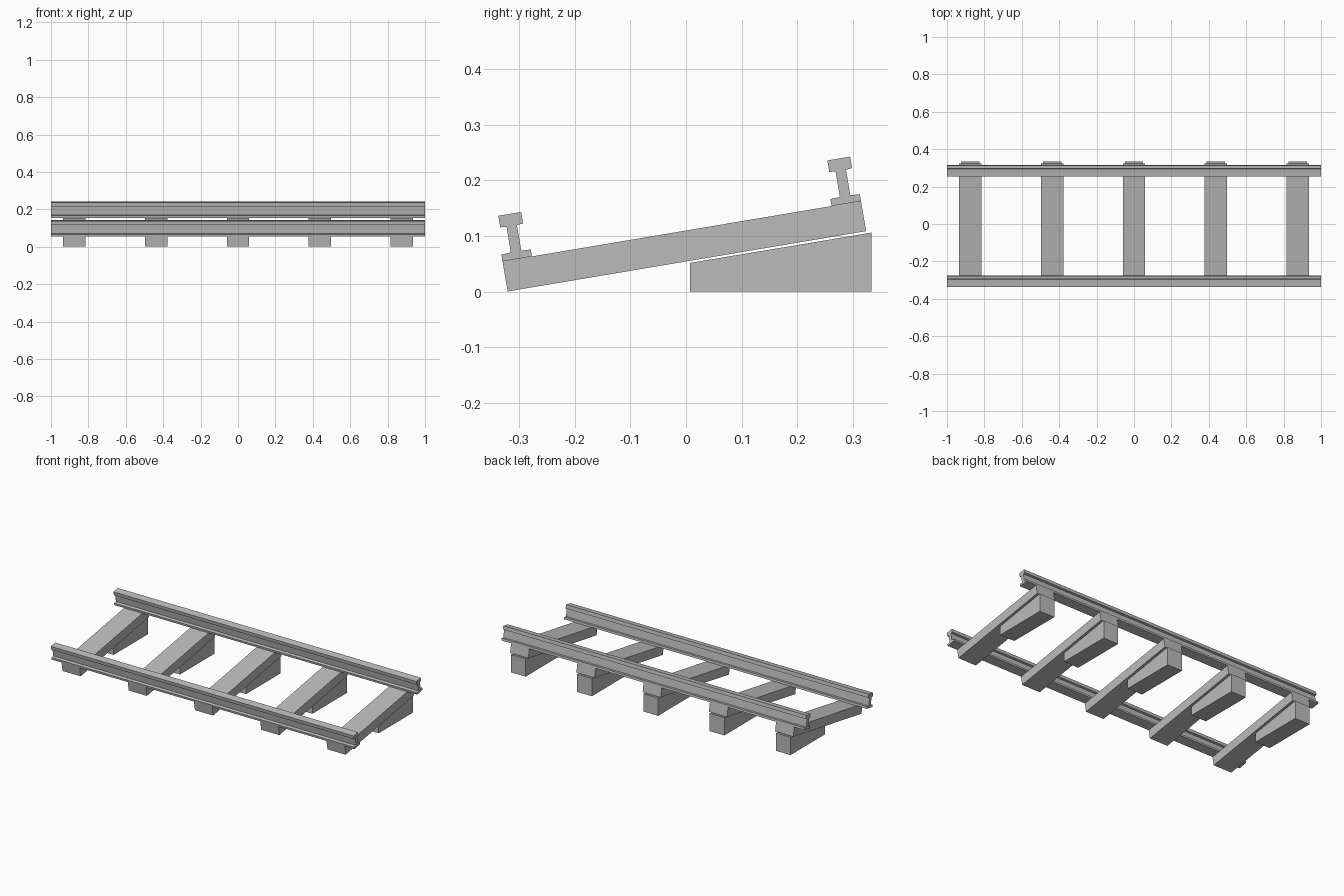
import bpy, bmesh
from math import radians
from mathutils import Matrix, Vector

cube = bpy.data.objects.get("Cube")
if cube:
    bpy.data.objects.remove(cube, do_unlink=True)

grey = bpy.data.materials.new("plain grey")
grey.use_nodes = True
colour = (0.5, 0.5, 0.5, 1)
grey.diffuse_color = colour
grey.node_tree.nodes["Principled BSDF"].inputs["Base Color"].default_value = colour

# Banked track bed: tilt about x, then lift onto the ground
BANK = Matrix.Translation((0, -0.003, 0.0815)) @ Matrix.Rotation(radians(9.55), 4, 'X')
HALF_LENGTH = 0.3265
HALF_THICK = 0.0274


def prism(name, profile, width, x=0.0, matrix=Matrix()):
    """Extrude a (y, z) profile along x, centred on x."""
    bm = bmesh.new()
    face = bm.faces.new([bm.verts.new((x - width / 2, y, z)) for y, z in profile])
    ext = bmesh.ops.extrude_face_region(bm, geom=[face])
    moved = [v for v in ext["geom"] if isinstance(v, bmesh.types.BMVert)]
    bmesh.ops.translate(bm, verts=moved, vec=Vector((width, 0, 0)))
    bmesh.ops.transform(bm, matrix=matrix, verts=bm.verts)
    bmesh.ops.recalc_face_normals(bm, faces=bm.faces)
    mesh = bpy.data.meshes.new(name)
    bm.to_mesh(mesh)
    bm.free()
    mesh.materials.append(grey)
    obj = bpy.data.objects.new(name, mesh)
    bpy.context.collection.objects.link(obj)
    return obj


# Sleepers and the wedges that prop up their raised ends
sleeper = [(-HALF_LENGTH, -HALF_THICK), (HALF_LENGTH, -HALF_THICK),
           (HALF_LENGTH, HALF_THICK), (-HALF_LENGTH, HALF_THICK)]
wedge = [(0.007, 0), (0.333, 0), (0.333, 0.106), (0.007, 0.0515)]
for i in range(5):
    x = (i - 2) * 0.4375
    prism(f"sleeper_{i + 1}", sleeper, 0.12, x, BANK)
    prism(f"wedge_{i + 1}", wedge, 0.098, x)

# Rails: half of the I-section, mirrored, set flush with the sleeper ends
FOOT = 0.0268
half = [(FOOT, 0), (FOOT, 0.0125), (0.0095, 0.0135), (0.0095, 0.06),
        (0.0208, 0.061), (0.0208, 0.082)]
section = half + [(-y, z) for y, z in reversed(half)]
for name, side in (("front_rail", -1), ("back_rail", 1)):
    centre = side * (HALF_LENGTH - FOOT)
    prism(name, [(centre + y, HALF_THICK + z) for y, z in section], 2.0, 0, BANK)
